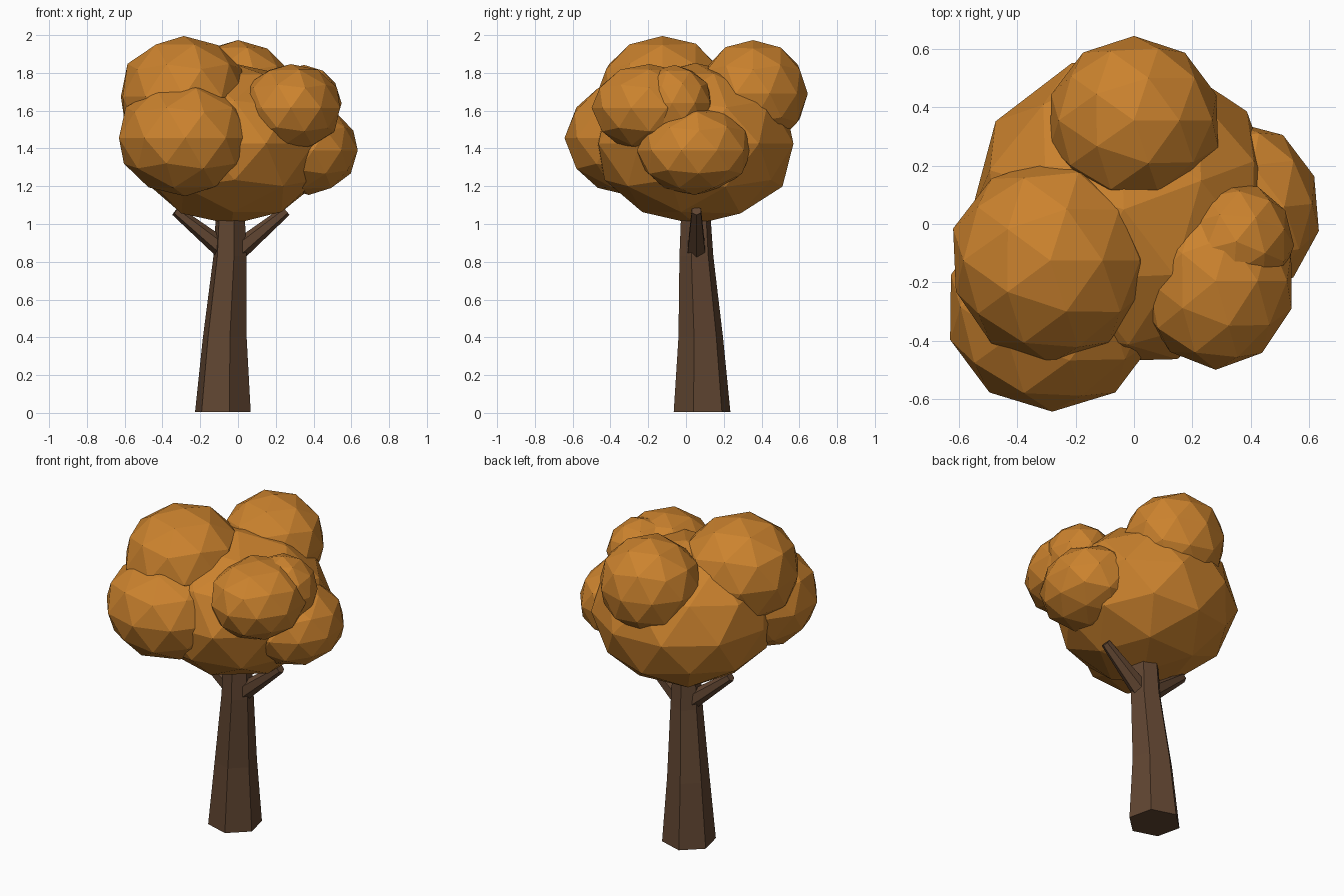
import bpy
import bmesh
import math
import random
from mathutils import Vector, Matrix

random.seed(4)

cube = bpy.data.objects.get("Cube")
if cube:
    bpy.data.objects.remove(cube, do_unlink=True)


def make_material(name, rgb):
    mat = bpy.data.materials.new(name)
    mat.use_nodes = True
    colour = (*rgb, 1.0)
    mat.diffuse_color = colour
    mat.node_tree.nodes["Principled BSDF"].inputs["Base Color"].default_value = colour
    return mat


bark = make_material("dark brown bark", (0.118, 0.060, 0.031))
leaves = make_material("autumn orange leaves", (0.60, 0.225, 0.027))


def add_object(name, bm, mat):
    bmesh.ops.recalc_face_normals(bm, faces=bm.faces)
    mesh = bpy.data.meshes.new(name)
    bm.to_mesh(mesh)
    bm.free()
    mesh.materials.append(mat)
    obj = bpy.data.objects.new(name, mesh)
    bpy.context.collection.objects.link(obj)


def loft(name, rings, mat, turn=0.0, sides=6):
    """Closed tube through rings of (centre, radius, axis)."""
    bm = bmesh.new()
    loops = []
    for centre, radius, axis in rings:
        rot = Vector((0, 0, 1)).rotation_difference(Vector(axis))
        loop = []
        for i in range(sides):
            a = turn + math.tau * i / sides
            offset = Vector((radius * math.cos(a), radius * math.sin(a), 0))
            loop.append(bm.verts.new(Vector(centre) + rot @ offset))
        loops.append(loop)
    for low, high in zip(loops, loops[1:]):
        for i in range(sides):
            j = (i + 1) % sides
            bm.faces.new((low[i], low[j], high[j], high[i]))
    bm.faces.new(loops[0][::-1])
    bm.faces.new(loops[-1])
    add_object(name, bm, mat)


def leaf_clump(name, centre, size, turn, jitter=0.015):
    """Faceted, slightly uneven ball of leaves."""
    bm = bmesh.new()
    bmesh.ops.create_icosphere(bm, subdivisions=2, radius=1.0)
    for v in bm.verts:
        v.co *= 1 + random.uniform(-jitter, jitter)
    bm.transform(Matrix.Translation(centre) @ Matrix.Diagonal((*size, 1))
                 @ Matrix.Rotation(math.radians(turn), 4, "Z"))
    add_object(name, bm, leaves)


# Leaning, tapered trunk
up = (0, 0, 1)
loft("trunk", [
    ((-0.08, 0.085, 0.005), 0.154, up),
    ((-0.07, 0.078, 0.4), 0.121, up),
    ((-0.042, 0.055, 0.83), 0.092, up),
    ((-0.04, 0.05, 1.15), 0.074, up),
], bark, math.radians(43))

# Two side branches
for name, start, end in (
    ("left_branch", (0.0, 0.055, 0.86), (0.255, 0.055, 1.07)),
    ("right_branch", (-0.07, 0.055, 0.86), (-0.33, 0.03, 1.07)),
):
    axis = Vector(end) - Vector(start)
    loft(name, [(start, 0.054, axis), (end, 0.028, axis)], bark)

# Crown: a large core with smaller clumps around it
leaf_clump("crown_core", (-0.035, 0.05, 1.425), (0.53, 0.54, 0.43), 20)
leaf_clump("crown_back", (0.0, 0.355, 1.69), (0.30, 0.29, 0.285), 0)
leaf_clump("crown_top_right", (-0.287, -0.125, 1.675), (0.345, 0.35, 0.325), 0)
leaf_clump("crown_front_right", (-0.28, -0.285, 1.455), (0.365, 0.36, 0.305), 0)
leaf_clump("crown_front_left", (0.28, -0.195, 1.615), (0.27, 0.305, 0.235), 0)
leaf_clump("crown_upper_left", (0.35, -0.06, 1.64), (0.20, 0.205, 0.20), 50)
leaf_clump("crown_lower_left", (0.375, 0.045, 1.39), (0.265, 0.305, 0.235), 5)
